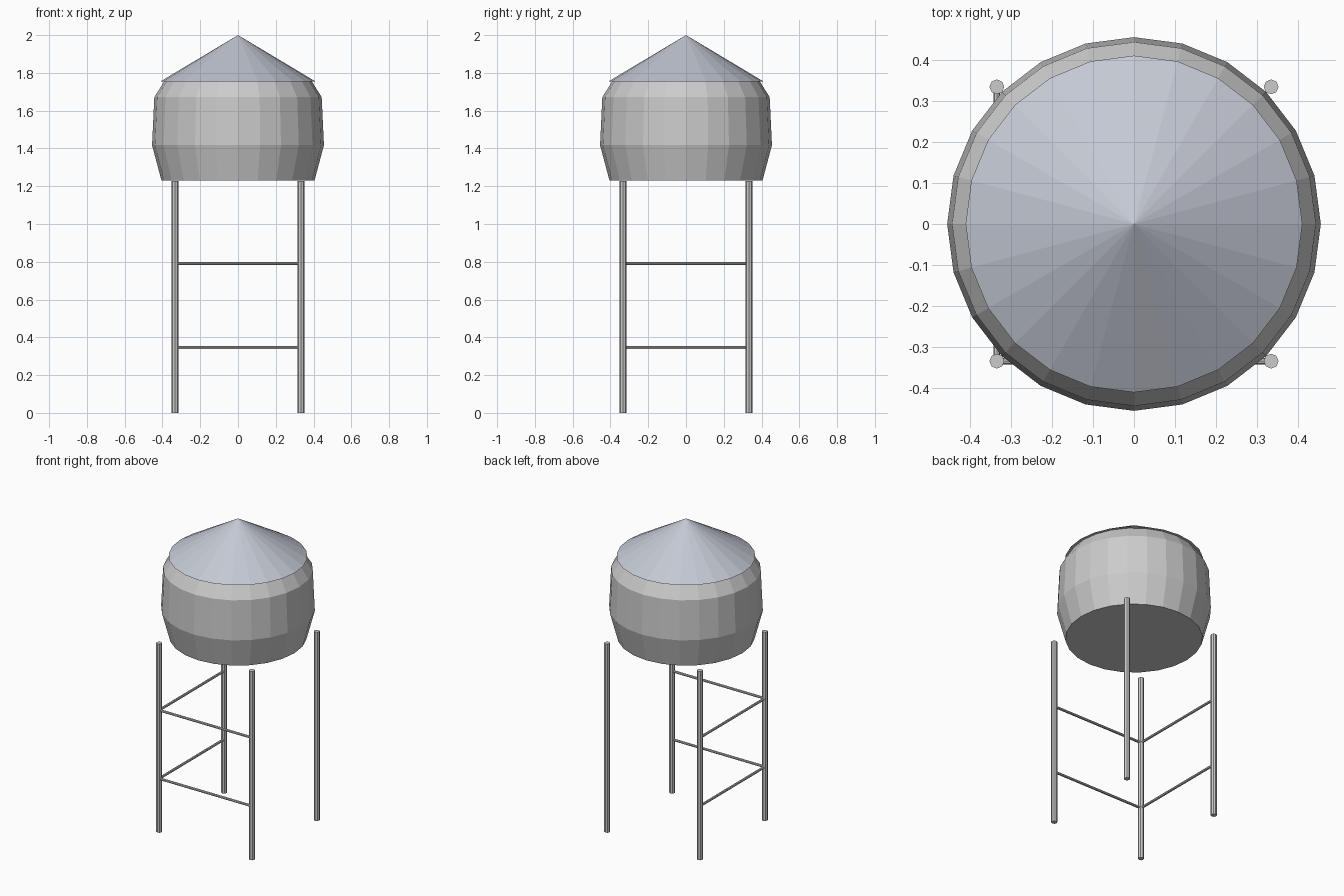
import bpy, bmesh, math
from mathutils import Vector

if "Cube" in bpy.data.objects:
    bpy.data.objects.remove(bpy.data.objects["Cube"])


def finish(bm, name):
    bmesh.ops.recalc_face_normals(bm, faces=bm.faces)
    mesh = bpy.data.meshes.new(name)
    bm.to_mesh(mesh)
    bm.free()
    obj = bpy.data.objects.new(name, mesh)
    bpy.context.collection.objects.link(obj)
    return obj


def lathe(name, profile, sides=24):
    """Stack rings of (radius, z); a zero radius makes a tip, other ends are capped."""
    bm = bmesh.new()
    rings = []
    for r, z in profile:
        n = sides if r > 0 else 1
        rings.append([bm.verts.new((r * math.cos(2 * math.pi * i / sides),
                                    r * math.sin(2 * math.pi * i / sides), z))
                      for i in range(n)])
    for a, b in zip(rings, rings[1:]):
        for i in range(sides):
            j = (i + 1) % sides
            if len(b) == 1:
                bm.faces.new((a[i], a[j], b[0]))
            else:
                bm.faces.new((a[i], a[j], b[j], b[i]))
    for ring in (rings[0], rings[-1]):
        if len(ring) > 1:
            bm.faces.new(ring)
    return finish(bm, name)


def rod(name, start, end, radius, sides=8):
    start, end = Vector(start), Vector(end)
    axis = end - start
    bm = bmesh.new()
    bmesh.ops.create_cone(bm, cap_ends=True, segments=sides,
                          radius1=radius, radius2=radius, depth=axis.length)
    obj = finish(bm, name)
    obj.location = (start + end) / 2
    obj.rotation_euler = axis.to_track_quat('Z', 'Y').to_euler()
    return obj


# Barrel tank
lathe("tank", [(0.405, 1.23), (0.455, 1.417), (0.443, 1.672), (0.39, 1.756)])

# Conical roof
roof = lathe("roof", [(0.41, 1.755), (0, 2.0)])
mat = bpy.data.materials.new("roof_blue_grey")
mat.diffuse_color = (0.55, 0.58, 0.65, 1)
mat.use_nodes = True
mat.node_tree.nodes["Principled BSDF"].inputs["Base Color"].default_value = mat.diffuse_color
roof.data.materials.append(mat)

# Four legs
A = 0.334
for sx, side in ((-1, "left"), (1, "right")):
    for sy, end in ((-1, "front"), (1, "back")):
        rod(f"{end}_{side}_leg", (sx * A, sy * A, 0), (sx * A, sy * A, 1.228), 0.018)

# Cross bars on the front and left sides only
for z, level in ((0.345, "lower"), (0.79, "upper")):
    rod(f"{level}_front_bar", (-A, -A, z), (A, -A, z), 0.008)
    rod(f"{level}_left_bar", (-A, -A, z), (-A, A, z), 0.008)
